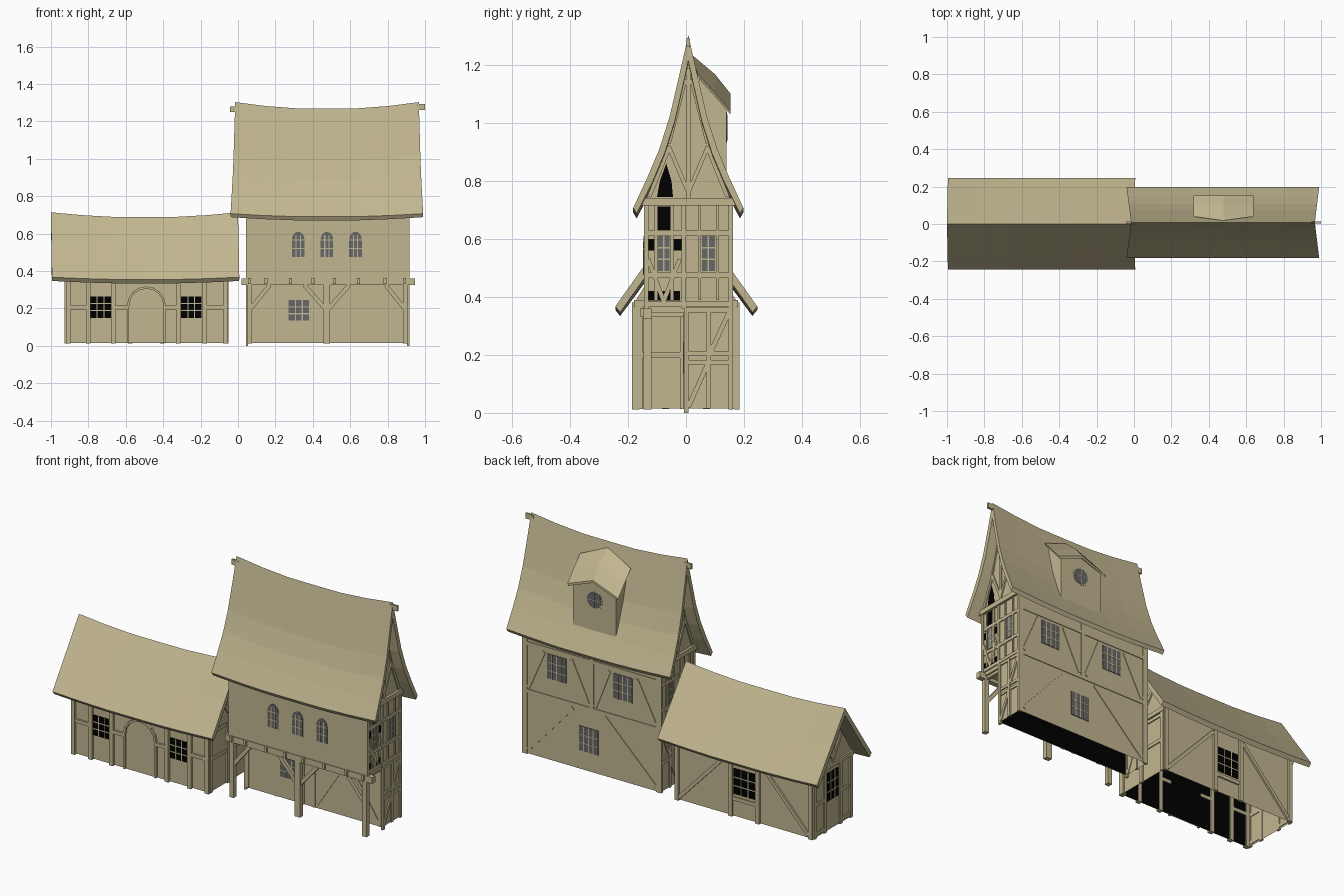
import bpy, bmesh, math

MATS = []
for name, col in (("tan_plaster", (0.535, 0.47, 0.28)), ("grey_glass", (0.135, 0.135, 0.14)),
                  ("dark_opening", (0.0, 0.0, 0.0))):
    m = bpy.data.materials.new(name)
    m.diffuse_color = (*col, 1)
    MATS.append(m)
TAN, GLASS, DARK = 0, 1, 2
PARTS = {}


def loft(part, sections, mat=TAN, closed=True, caps=True):
    """Join equal-length rings of points; optionally leave the last edge open."""
    bm = PARTS.setdefault(part, bmesh.new())
    rings = [[bm.verts.new(p) for p in s] for s in sections]
    n = len(rings[0])
    faces = []
    for a, b in zip(rings, rings[1:]):
        for i in range(n if closed else n - 1):
            j = (i + 1) % n
            faces.append(bm.faces.new((a[i], a[j], b[j], b[i])))
    if caps:
        faces += [bm.faces.new(rings[0][::-1]), bm.faces.new(rings[-1])]
    for f in faces:
        f.material_index = mat
    bmesh.ops.recalc_face_normals(bm, faces=faces)


def prism(part, wall, pts, d0=-0.004, d1=0.008, mat=TAN):
    """Outline drawn on a wall (axis, position, outward sign), pushed out."""
    axis, pos, sg = wall
    put = (lambda u, v, d: (u, pos + sg * d, v)) if axis == 'y' else (lambda u, v, d: (pos + sg * d, u, v))
    loft(part, [[put(u, v, d) for u, v in pts] for d in (d0, d1)], mat)


def rect(part, wall, u0, u1, v0, v1, d0=-0.004, d1=0.008, mat=TAN):
    prism(part, wall, [(u0, v0), (u1, v0), (u1, v1), (u0, v1)], d0, d1, mat)


def bar(part, wall, a, b, w=0.02, d0=-0.004, d1=0.007):
    dx, dz = b[0] - a[0], b[1] - a[1]
    k = w / 2 / math.hypot(dx, dz)
    nx, nz = -dz * k, dx * k
    prism(part, wall, [(a[0] + nx, a[1] + nz), (a[0] - nx, a[1] - nz),
                       (b[0] - nx, b[1] - nz), (b[0] + nx, b[1] + nz)], d0, d1)


def arch(cx, w, z0, z1, n=8, rise=1.0):
    r = w / 2
    zs = z1 - r * rise
    return [(cx - r, z0)] + [(cx - r * math.cos(math.pi * i / n), zs + r * rise * math.sin(math.pi * i / n))
                             for i in range(n + 1)] + [(cx + r, z0)]


def window(part, wall, cx, w, z0, z1, cols=3, rows=3, mat=GLASS, arched=False):
    u0, u1 = cx - w / 2, cx + w / 2
    pts = arch(cx, w, z0, z1, 8, 1.3) if arched else [(u0, z0), (u1, z0), (u1, z1), (u0, z1)]
    prism(part, wall, pts, -0.002, 0.003, mat)
    for i in range(1, cols):
        u = u0 + w * i / cols
        top = z1 - (0.018 if arched else 0)
        rect(part, wall, u - 0.003, u + 0.003, z0, top, 0, 0.0045)
    for i in range(1, rows):
        v = z0 + (z1 - z0) * i / rows
        rect(part, wall, u0, u1, v - 0.003, v + 0.003, 0, 0.0045)


def roof(part, yc, outer, inner, eave_x, ridge_x, sag_e, sag_r, n=6):
    """Sagging thick roof; profiles run from eave to ridge as (half width, z)."""
    ring = [(-h, z) for h, z in outer] + [(h, z) for h, z in outer[-2::-1]]
    ring += [(h, z) for h, z in inner] + [(-h, z) for h, z in inner[-2::-1]]
    secs = []
    for i in range(n + 1):
        t = i / n
        drop = min(1, 1.1 * (1 - (2 * t - 1) ** 2))
        sec = []
        for h, z in ring:
            k = 1 - abs(h) / outer[0][0]
            x0 = eave_x[0] + (ridge_x[0] - eave_x[0]) * k
            x1 = eave_x[1] + (ridge_x[1] - eave_x[1]) * k
            sec.append((x0 + (x1 - x0) * t, yc + h, z - drop * (sag_e + (sag_r - sag_e) * k)))
        secs.append(sec)
    loft(part, secs)


# ---- low house: open-bottomed shell and roof
B = 0.172
prof = [(-B, 0.015), (-B, 0.39), (-0.1, 0.505), (0, 0.645), (0.1, 0.505), (B, 0.39), (B, 0.015)]
loft("low_house_walls", [[(x, y, z) for y, z in prof] for x in (-0.92, -0.06)], closed=False)
roof("low_house_roof", 0.001, [(0.245, 0.367), (0.12, 0.543), (0, 0.714)],
     [(0.228, 0.347), (0.105, 0.52), (0, 0.672)], (-0.995, 0.007), (-1.0, 0.0), 0.012, 0.025)

# low house front and back timbers, with the dark inside of the front wall
LF, LB = ('y', -B, -1), ('y', B, 1)
T = "low_house_timbers"
rect("dark_wall_lining", LF, -0.915, -0.065, 0.016, 0.38, -0.006, -0.003, DARK)
for u in (-0.908, -0.80, -0.668, -0.32, -0.178, -0.068):
    rect(T, LF, u - 0.012, u + 0.012, 0.012, 0.38, -0.012, 0.014)
for a, b in ((-0.9, -0.8), (-0.67, -0.59), (-0.39, -0.32), (-0.18, -0.07)):
    rect(T, LF, a, b, 0.195, 0.215, -0.012, 0.011)
for u in (-0.908, -0.575, -0.405, -0.068):
    rect(T, LB, u - 0.012, u + 0.012, 0.012, 0.38, d1=0.012)
rect(T, LB, -0.575, -0.405, 0.105, 0.125)
bar(T, LB, (-0.895, 0.03), (-0.59, 0.36), d1=0.01)
bar(T, LB, (-0.08, 0.03), (-0.39, 0.36), d1=0.01)
for cx in (-0.735, -0.25):
    window("low_house_windows", LF, cx, 0.11, 0.15, 0.265, mat=DARK)
window("low_house_windows", LB, -0.49, 0.135, 0.14, 0.285, mat=DARK)

# arched door with surround
prism("arched_door", LF, arch(-0.49, 0.18, 0.015, 0.305), 0, 0.003)
edge = arch(-0.49, 0.195, 0.015, 0.312)
for a, b in zip(edge, edge[1:]):
    bar("door_surround", LF, a, b, 0.012, d1=0.013)

# low house gable ends
for wall, ys, zs in ((('x', -0.92, -1), (-0.162, -0.07, 0.07, 0.162), (0.035, 0.2, 0.375)),
                     (('x', -0.06, 1), (-0.162, -0.008, 0.162), (0.2, 0.35))):
    for y in ys:
        rect(T, wall, y - 0.012, y + 0.012, 0.013, 0.39)
    for z in zs:
        for a, b in ((ys[0], ys[1]), (ys[-2], ys[-1])):
            rect(T, wall, a, b, z - 0.01, z + 0.01, d1=0.006)
    rect(T, wall, -0.18, 0.18, 0.365, 0.39, d1=0.01)
    bar(T, wall, (0, 0.39), (0, 0.62))
    for s in (-1, 1):
        bar(T, wall, (0, 0.41), (s * 0.075, 0.52))
window("low_house_windows", ('x', -0.92, -1), 0, 0.1, 0.18, 0.34, mat=DARK)

# ---- tall house: jettied shell and bell-cast roof
YC = 0.008
OUT = [(0.19, 0.707), (0.14, 0.815), (0.10, 0.91), (0.065, 1.02), (0.03, 1.17), (0, 1.303)]
INN = [(0.178, 0.688), (0.122, 0.80), (0.082, 0.895), (0.047, 1.005), (0.016, 1.14), (0, 1.215)]
gable = [(YC - h, z) for h, z in INN[1:]] + [(YC + h, z) for h, z in INN[-2:0:-1]]
prof = [(-0.005, 0.015), (-0.005, 0.345), (-0.143, 0.345), (-0.143, 0.72)] + gable + [(0.158, 0.72), (0.158, 0.015)]
loft("tall_house_walls", [[(x, y, z) for y, z in prof] for x in (0.05, 0.908)], closed=False)
roof("tall_house_roof", YC, OUT, INN, (-0.04, 0.99), (-0.015, 0.967), 0.016, 0.034)
for a, b, z in ((-0.042, 0.0, 1.25), (0.95, 1.0, 1.262)):
    rect("ridge_beam_ends", ('y', YC, 1), a, b, z, z + 0.03, -0.006, 0.006)

# tall house gable framing, same on both ends
T = "tall_house_timbers"
for wall in (('x', 0.908, 1), ('x', 0.05, -1)):
    rect(T, wall, -0.155, 0.17, 0.715, 0.742, d1=0.014)
    bar(T, wall, (YC, 0.74), (YC, 1.19), 0.016)
    for s in (-1, 1):
        bar(T, wall, (YC, 0.76), (YC + s * 0.068, 0.92), 0.014)
        bar(T, wall, (YC + s * 0.135, 0.745), (YC + s * 0.064, 0.92), 0.014)
        bar(T, wall, (YC + s * 0.066, 0.93), (YC + s * 0.01, 1.15), 0.012)
    for y in (-0.137, -0.008, 0.154):
        rect(T, wall, y - 0.008, y + 0.008, 0.36, 0.72)
    for y in (-0.103, -0.048, 0.046, 0.108):
        rect(T, wall, y - 0.005, y + 0.005, 0.39, 0.72, d1=0.006)
    for z in (0.375, 0.475, 0.62):
        rect(T, wall, -0.14, 0.16, z - 0.009, z + 0.009, d1=0.006)
    bar(T, wall, (-0.13, 0.53), (-0.077, 0.385), 0.014)
    bar(T, wall, (-0.022, 0.53), (-0.077, 0.385), 0.014)
    for y, z in ((0.001, 0), (0.078, 0.015), (0.154, 0.012)):
        rect(T, wall, y - 0.008, y + 0.008, z, 0.36)
    for z in (0.175, 0.205, 0.355):
        rect(T, wall, 0.0, 0.16, z - 0.008, z + 0.008, d1=0.006)
    bar(T, wall, (0.008, 0.02), (0.075, 0.17), 0.016)
    bar(T, wall, (0.085, 0.21), (0.15, 0.35), 0.016)
    window("tall_house_windows", wall, -0.077, 0.04, 0.49, 0.61, 2, 3)
    window("tall_house_windows", wall, 0.077, 0.045, 0.49, 0.61, 2, 3)

# open panels in the right gable
RW = ('x', 0.908, 1)
prism("open_panels", RW, [(-0.1, 0.745), (-0.045, 0.745), (-0.05, 0.80), (-0.068, 0.86), (-0.09, 0.80)], 0, 0.002, DARK)
for a, b, c, d in ((-0.098, -0.053, 0.63, 0.712), (-0.135, -0.106, 0.56, 0.6), (-0.043, -0.016, 0.56, 0.6),
                   (-0.13, -0.02, 0.387, 0.42)):
    rect("open_panels", RW, a, b, c, d, 0, 0.002, DARK)

# front windows of the tall house
for cx in (0.322, 0.475, 0.628):
    window("arched_windows", ('y', -0.143, -1), cx, 0.068, 0.475, 0.61, 3, 3, arched=True)
GF = ('y', -0.005, -1)
window("tall_house_windows", GF, 0.325, 0.11, 0.135, 0.245)
rect("dark_wall_lining", GF, 0.06, 0.9, 0.016, 0.34, -0.006, -0.003, DARK)
for u in (0.062, 0.24, 0.41, 0.48, 0.896):
    rect(T, GF, u - 0.01, u + 0.01, 0.015, 0.345, d1=0.004)
bar(T, GF, (0.5, 0.04), (0.68, 0.32), d1=0.004)
bar(T, GF, (0.88, 0.04), (0.7, 0.32), d1=0.004)

# back timbers and windows of the tall house
TB = ('y', 0.158, 1)
for u in (0.062, 0.48, 0.896):
    rect(T, TB, u - 0.012, u + 0.012, 0.37 if u == 0.48 else 0.012, 0.72, d1=0.004)
for z in (0.37, 0.64):
    rect(T, TB, 0.06, 0.9, z - 0.01, z + 0.01, d1=0.004)
for a, b in (((0.88, 0.39), (0.78, 0.62)), ((0.5, 0.39), (0.61, 0.62)), ((0.46, 0.39), (0.37, 0.62)),
             ((0.08, 0.39), (0.2, 0.62)), ((0.88, 0.04), (0.6, 0.35)), ((0.08, 0.04), (0.4, 0.35))):
    bar(T, TB, a, b, d1=0.004)
for cx, z in ((0.70, 0.475), (0.285, 0.475), (0.50, 0.12)):
    window("tall_house_windows", TB, cx, 0.12, z, z + 0.14, 4, 3)

# porch posts, braces, jetty beam and joists
PF = ('y', -0.143, -1)
for u, w in ((0.062, 0.026), (0.475, 0.036), (0.896, 0.026)):
    rect("porch_posts", PF, u - w / 2, u + w / 2, 0.012, 0.33, -0.024, 0.004)
for a, b in ((0.068, 0.17), (0.465, 0.355), (0.485, 0.595), (0.89, 0.79)):
    bar("porch_braces", PF, (a, 0.20), (b, 0.325), 0.022, -0.02, -0.002)
rect("jetty_beam", PF, 0.02, 0.945, 0.325, 0.36, -0.025, 0.004)
for u in (0.062, 0.15, 0.28, 0.40, 0.515, 0.645, 0.785, 0.89):
    rect("joists", PF, u - 0.008, u + 0.008, 0.33, 0.362, -0.14, 0.014)

# ---- dormer on the back slope
DX = 0.478
loft("dormer_walls", [[(DX + u, y, z) for u, z in ((-0.135, zb), (-0.135, 1.05 + k), (0, 1.095 + k),
                                                  (0.135, 1.05 + k), (0.135, zb))]
                      for y, zb, k in ((0.045, 1.07, 0.105), (0.095, 0.93, 0.06), (0.14, 0.80, 0))])
secs = []
for yr, ye, zr, ze in ((0.018, 0.04, 1.237, 1.17), (0.1, 0.1, 1.168, 1.103), (0.153, 0.153, 1.102, 1.042)):
    secs.append([(DX - 0.16, ye, ze), (DX, yr, zr), (DX + 0.16, ye, ze),
                 (DX + 0.155, ye, ze - 0.012), (DX, yr, zr - 0.014), (DX - 0.155, ye, ze - 0.012)])
loft("dormer_roof", secs)
DW = ('y', 0.14, 1)
for r, d, m in ((0.052, 0.0015, TAN), (0.045, 0.003, GLASS)):
    prism("round_window", DW, [(DX + r * math.cos(i * math.pi / 8), 0.985 + r * math.sin(i * math.pi / 8))
                               for i in range(16)], -0.002, d, m)
rect("round_window", DW, DX - 0.002, DX + 0.002, 0.945, 1.025, 0, 0.004)
rect("round_window", DW, DX - 0.04, DX + 0.04, 0.983, 0.987, 0, 0.004)

# ---- turn every part into an object
for name, bm in PARTS.items():
    me = bpy.data.meshes.new(name)
    for m in MATS:
        me.materials.append(m)
    bm.to_mesh(me)
    bm.free()
    bpy.context.scene.collection.objects.link(bpy.data.objects.new(name, me))
